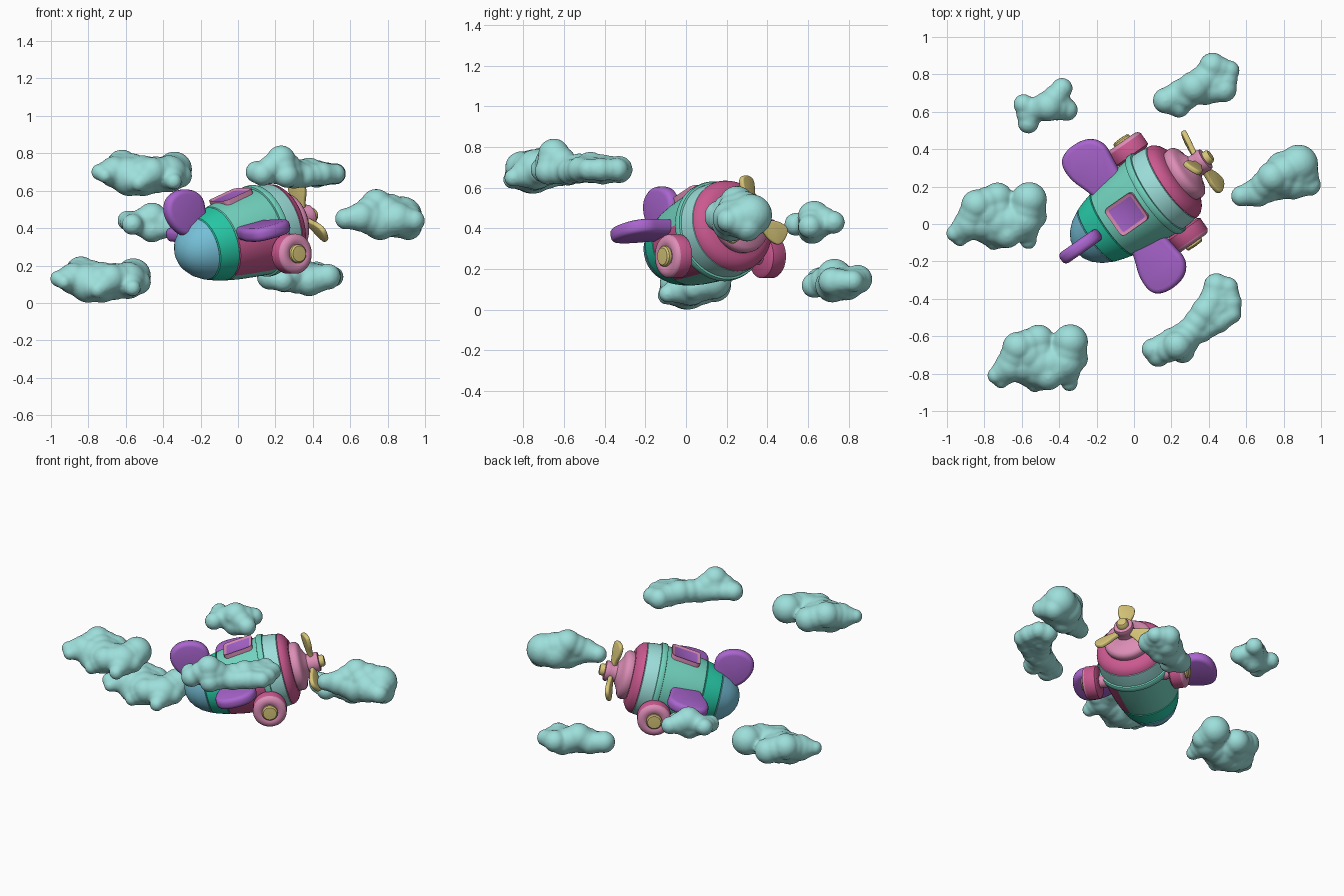
import bpy, bmesh, math
from mathutils import Matrix, Vector

if "Cube" in bpy.data.objects:
    bpy.data.objects.remove(bpy.data.objects["Cube"])

T, R = Matrix.Translation, Matrix.Rotation
rad = math.radians


def material(name, rgb):
    m = bpy.data.materials.new(name)
    m.diffuse_color = (*rgb, 1)
    m.use_nodes = True
    m.node_tree.nodes["Principled BSDF"].inputs["Base Color"].default_value = m.diffuse_color
    return m


AQUA = material("pale aqua", (.34, .74, .71))
SEA = material("sea green", (.17, .65, .52))
GREEN = material("bright green", (.02, .58, .38))
BLUE = material("sky blue", (.18, .52, .68))
MAGENTA = material("magenta", (.60, .10, .28))
PINK = material("pink", (.72, .27, .47))
PURPLE = material("purple", (.40, .13, .62))
YELLOW = material("straw yellow", (.68, .56, .19))

# Plane frame: local x forward, y left, z up
PLANE = T((0, .08, .35)) @ R(rad(35), 4, 'Z') @ R(rad(-14), 4, 'Y')


def finish(name, bm, mats, matrix=Matrix()):
    bmesh.ops.recalc_face_normals(bm, faces=bm.faces)
    me = bpy.data.meshes.new(name)
    bm.to_mesh(me)
    bm.free()
    ob = bpy.data.objects.new(name, me)
    bpy.context.collection.objects.link(ob)
    for m in mats:
        me.materials.append(m)
    ob.matrix_world = matrix
    return ob


def lathe(name, profile, mats, matrix, rule=None, n=48):
    """Turn (x, radius) points around the x axis."""
    bm = bmesh.new()
    rings = []
    for x, r in profile:
        if r == 0:
            rings.append([bm.verts.new((x, 0, 0))])
        else:
            rings.append([bm.verts.new((x, r * math.cos(2 * math.pi * i / n),
                                        r * math.sin(2 * math.pi * i / n))) for i in range(n)])
    for a, b in zip(rings, rings[1:]):
        for i in range(n):
            j = (i + 1) % n
            vs = [a[i % len(a)], a[j % len(a)], b[j % len(b)], b[i % len(b)]]
            f = bm.faces.new(list(dict.fromkeys(vs)))
            if rule:
                f.material_index = rule(f.calc_center_median())
    return finish(name, bm, mats, matrix)


def slab(name, pts, thick, mat, matrix, bevel):
    """Rounded flat plate from a control outline in xy."""
    for _ in range(3):
        nxt = []
        for i, p in enumerate(pts):
            a, b = Vector(p), Vector(pts[(i + 1) % len(pts)])
            nxt += [a.lerp(b, .25), a.lerp(b, .75)]
        pts = nxt
    bm = bmesh.new()
    face = bm.faces.new([bm.verts.new((p[0], p[1], -thick / 2)) for p in pts])
    ex = bmesh.ops.extrude_face_region(bm, geom=[face])
    top = [v for v in ex["geom"] if isinstance(v, bmesh.types.BMVert)]
    bmesh.ops.translate(bm, verts=top, vec=(0, 0, thick))
    rim = [e for e in bm.edges if abs(e.verts[0].co.z - e.verts[1].co.z) < 1e-5]
    bmesh.ops.bevel(bm, geom=rim, offset=bevel, segments=3, profile=.5, affect='EDGES')
    return finish(name, bm, [mat], matrix)


# Fuselage: egg-shaped body with seam grooves and a raised lip
def body_colour(c):
    ang = math.degrees(math.atan2(c.z, -c.y))
    if c.x < -.25:
        return 0
    if c.x < -.14:
        return 1
    if c.x < .127:
        return 4 if -60 < ang < 8 else 2
    if c.x < .17:
        return 2
    return 3 if c.x < .258 else 4


lathe("fuselage", [(-.392, 0), (-.388, .035), (-.375, .07), (-.35, .105), (-.308, .141),
                   (-.254, .169), (-.25, .164), (-.246, .172), (-.20, .187), (-.144, .201),
                   (-.14, .196), (-.136, .203), (-.07, .215), (0, .224), (.07, .232),
                   (.127, .237), (.129, .247), (.135, .250), (.16, .250), (.166, .247),
                   (.168, .237), (.21, .235), (.255, .229), (.258, .224), (.261, .229),
                   (.28, .223), (.30, .205), (.318, .175), (.322, 0)],
      [BLUE, GREEN, SEA, AQUA, MAGENTA], PLANE, body_colour, 72)

# Nose rings, propeller hub and cap
lathe("nose_ring", [(.30, 0), (.30, .14), (.315, .152), (.345, .157), (.362, .152), (.374, .138),
                    (.38, .115), (.395, .085), (.41, .062), (.45, .06), (.465, .065),
                    (.482, .06), (.488, 0)], [PINK], PLANE)
lathe("propeller_cap", [(.48, 0), (.48, .038), (.505, .038), (.516, .03), (.52, 0)],
      [YELLOW], PLANE)
for k in range(3):
    m = PLANE @ T((.437, 0, 0)) @ R(rad(120 * k), 4, 'X') @ R(rad(22), 4, 'Z') @ R(rad(-90), 4, 'Y')
    slab(f"propeller_blade_{k + 1}", [(.02, -.02), (.08, -.03), (.14, -.055), (.21, -.05),
                                      (.21, .05), (.14, .055), (.08, .03), (.02, .02)],
         .028, YELLOW, m, .009)

# Wings and wheels on both sides
for side, tag in ((1, "left"), (-1, "right")):
    slab(f"{tag}_wing", [(.055, side * .10), (.075, side * .28), (.09, side * .38),
                         (.03, side * .455), (-.09, side * .47), (-.175, side * .43),
                         (-.18, side * .32), (-.14, side * .22), (-.11, side * .10)],
         .072, PURPLE, PLANE @ T((0, 0, .05)), .026)
    w = PLANE @ T((.13, side * .282, -.122)) @ R(rad(90 * side), 4, 'Z')
    lathe(f"{tag}_wheel", [(-.05, 0), (-.05, .09), (-.038, .107), (.03, .107), (.043, .098),
                           (.05, .08), (.05, .06), (.045, .052), (.045, 0)], [MAGENTA, PINK], w,
          lambda c: 1 if c.x > .034 else 0)
    lathe(f"{tag}_hubcap", [(.035, 0), (.035, .05), (.06, .05), (.068, .042), (.07, 0)], [YELLOW], w)
    lathe(f"{tag}_axle", [(-.13, 0), (-.13, .04), (-.04, .04), (-.04, 0)], [PINK], w)

# Upright tail fin
slab("tail_fin", [(-.20, .08), (-.18, .19), (-.18, .27), (-.235, .325), (-.33, .345), (-.41, .31),
                  (-.435, .23), (-.40, .14), (-.33, .08)], .07, PURPLE,
     PLANE @ R(rad(90), 4, 'X'), .026)

# Roof window: pink frame with a sunken purple pane
bm = bmesh.new()
bmesh.ops.create_cube(bm, size=1, matrix=Matrix.Diagonal((.19, .175, .05, 1)))
bmesh.ops.bevel(bm, geom=[e for e in bm.edges if abs(e.verts[0].co.z - e.verts[1].co.z) > .01],
                offset=.025, segments=3, profile=.5, affect='EDGES')
bm.normal_update()
pane = max(bm.faces, key=lambda f: f.calc_center_median().z)
bmesh.ops.inset_region(bm, faces=[pane], thickness=.018)
bmesh.ops.translate(bm, verts=pane.verts, vec=(0, 0, -.008))
pane.material_index = 1
finish("roof_window", bm, [PINK, PURPLE], PLANE @ T((.01, 0, .2105)) @ R(rad(-7), 4, 'Y'))


# Clouds: balls fused into one soft skin, with in-between balls filling the creases
def cloud(name, balls, offset=(0, 0, 0)):
    balls = [(Vector(b[:3]), b[3]) for b in balls]
    fill = [((p + q) / 2, (r + s) * .475) for i, (p, r) in enumerate(balls)
            for q, s in balls[:i] if (p - q).length < (r + s) * .95]
    bm = bmesh.new()
    for c, r in balls + fill:
        bmesh.ops.create_icosphere(bm, subdivisions=3, radius=r, matrix=T(c))
    ob = finish(name, bm, [AQUA], T(offset))
    rm = ob.modifiers.new("fuse", 'REMESH')
    rm.mode, rm.voxel_size, rm.use_smooth_shade = 'VOXEL', .011, True
    sm = ob.modifiers.new("soften", 'SMOOTH')
    sm.factor, sm.iterations = .5, 3


big = [(-.23, -.09, 0, .045), (-.15, -.04, 0, .085), (-.11, .06, .035, .085), (0, .10, -.01, .083),
       (0, -.03, -.02, .11), (.17, .09, .015, .095), (.14, -.02, -.01, .10), (.20, 0, -.02, .065),
       (.165, -.13, -.05, .045), (-.02, -.135, -.06, .045), (.05, -.09, 0, .08),
       (-.07, -.04, -.03, .10), (-.2, -.12, -.02, .04)]
cloud("low_left_cloud", big, (-.73, .04, .13))
cloud("high_front_cloud", big, (-.51, -.72, .70))
cloud("curved_cloud", [(.10, -.67, .70, .06), (.13, -.70, .69, .065), (.20, -.62, .70, .065),
                       (.23, -.65, .765, .078), (.26, -.68, .68, .065), (.30, -.58, .69, .08),
                       (.36, -.57, .68, .065), (.38, -.47, .70, .078), (.42, -.41, .69, .075),
                       (.44, -.33, .69, .068), (.50, -.34, .69, .058), (.52, -.42, .69, .058),
                       (.52, -.48, .69, .055), (.45, -.52, .69, .065)])
cloud("right_cloud", [(.575, .15, .45, .057), (.66, .17, .46, .08), (.74, .25, .525, .085),
                      (.76, .22, .43, .095), (.88, .32, .465, .105), (.85, .22, .45, .09),
                      (.94, .21, .44, .06), (.91, .30, .41, .075), (.80, .29, .45, .10)])
cloud("low_back_cloud", [(.17, .66, .14, .07), (.24, .63, .12, .062), (.25, .70, .13, .075),
                         (.32, .73, .165, .087), (.38, .72, .12, .085), (.42, .845, .15, .072),
                         (.40, .79, .13, .085), (.51, .82, .14, .055), (.48, .72, .14, .07)])
cloud("small_back_cloud", [(-.59, .64, .44, .055), (-.565, .54, .42, .057), (-.54, .61, .43, .065),
                           (-.46, .63, .455, .082), (-.46, .62, .395, .072), (-.385, .725, .43, .057),
                           (-.42, .68, .43, .065), (-.36, .61, .41, .06)])

# Smooth shading with crisp edges
for ob in bpy.context.scene.objects:
    ob.select_set(True)
    bpy.context.view_layer.objects.active = ob
bpy.ops.object.shade_smooth_by_angle(angle=rad(38))
